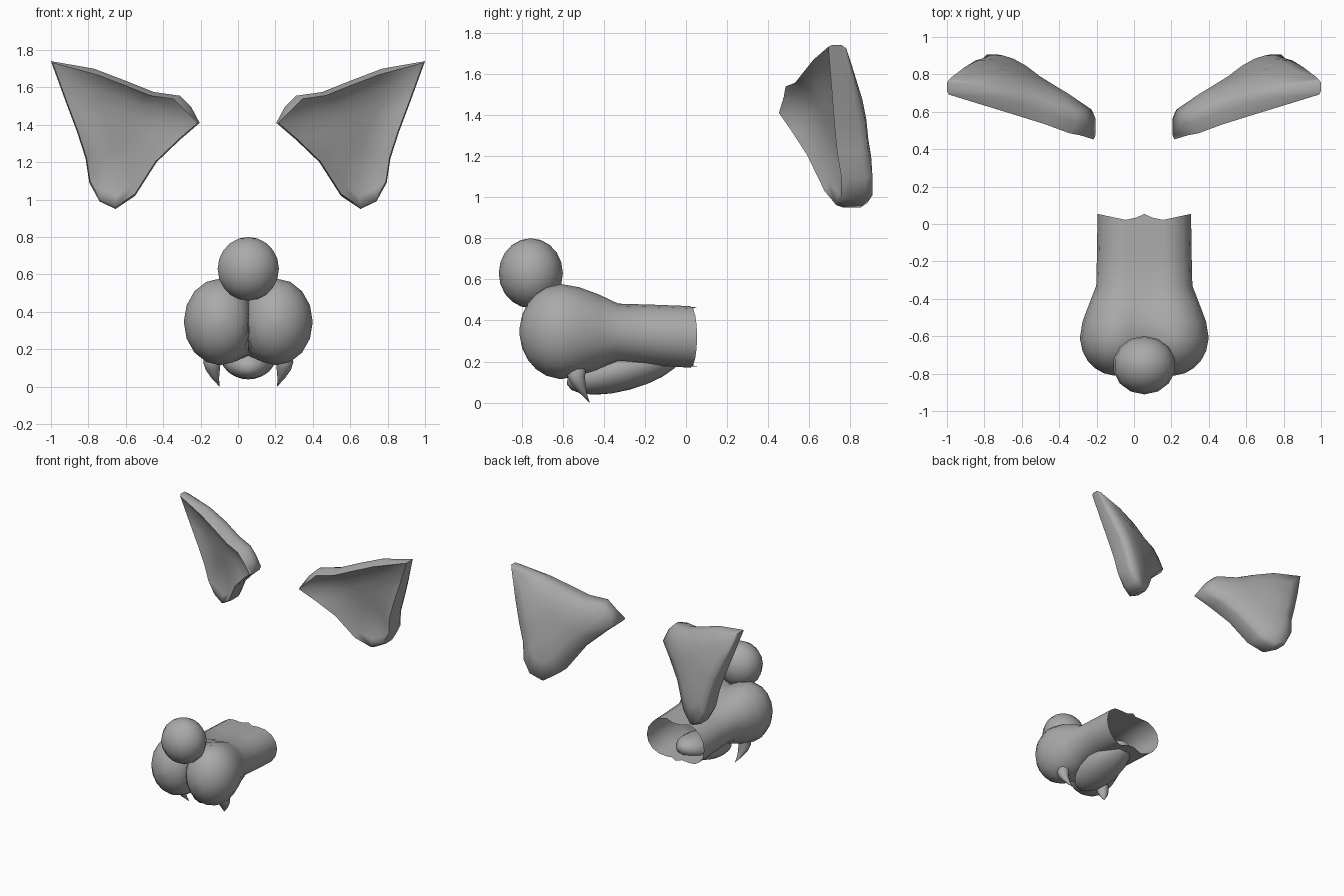
import bpy, bmesh, math
from mathutils import Matrix

if "Cube" in bpy.data.objects:
    bpy.data.objects.remove(bpy.data.objects["Cube"])

CX = 0.055  # muzzle group is slightly off centre
grey = bpy.data.materials.new("dark_grey")
grey.diffuse_color = (.4, .4, .4, 1)
grey.use_nodes = True
grey.node_tree.nodes["Principled BSDF"].inputs["Base Color"].default_value = grey.diffuse_color


def finish(name, bm, angle=50):
    bmesh.ops.recalc_face_normals(bm, faces=bm.faces)
    me = bpy.data.meshes.new(name)
    bm.to_mesh(me)
    bm.free()
    me.materials.append(grey)
    ob = bpy.data.objects.new(name, me)
    bpy.context.collection.objects.link(ob)
    bpy.ops.object.select_all(action='DESELECT')
    ob.select_set(True)
    bpy.context.view_layer.objects.active = ob
    bpy.ops.object.shade_smooth_by_angle(angle=math.radians(angle))
    return ob


def loft(bm, rings):
    vs = [[bm.verts.new(p) for p in r] for r in rings]
    n = len(vs[0])
    for a, b in zip(vs, vs[1:]):
        for i in range(n):
            j = (i + 1) % n
            bm.faces.new((a[i], a[j], b[j], b[i]))
    return vs


def mirror_copy(bm, cx):
    geo = bmesh.ops.duplicate(bm, geom=bm.verts[:] + bm.edges[:] + bm.faces[:])
    for v in geo['geom']:
        if isinstance(v, bmesh.types.BMVert):
            v.co.x = 2 * cx - v.co.x
    faces = [e for e in geo['geom'] if isinstance(e, bmesh.types.BMFace)]
    bmesh.ops.reverse_faces(bm, faces=faces)


# Muzzle: one half lofted from open rear tube to round cheek, then mirrored
N = 16
# y, lobe centre offset, rx, centre z, rz, height of the middle line (share of rz)
stations = [(0.022, .10, .15, .32, .15, .97), (-0.16, .10, .153, .33, .147, .97),
            (-0.33, .10, .157, .34, .142, .97), (-0.42, .12, .172, .345, .18, .92),
            (-0.52, .14, .19, .347, .215, .84)]
for y in (-0.61, -0.68, -0.73, -0.77, -0.797, -0.81):
    s = math.sqrt(max(0, 1 - ((y + .6) / .2105) ** 2))
    stations.append((y, .15, .195 * s, .346, .232 * s, .76))
rings = []
for k, (y, c, rx, cz, rz, mid) in enumerate(stations):
    ring = []
    for i in range(N):
        a = 2 * math.pi * i / N
        x, h, wave = max(0, c + rx * math.cos(a)), math.sin(a), abs(math.cos(a))
        if k < 6 and 6 <= i <= 10:
            x, wave = 0, 1
            h = {6: mid, 10: -mid}.get(i, h)
        # wavy rear rim
        ring.append((CX + x, y + (.032 * wave if k == 0 else 0), cz + rz * h))
    rings.append(ring)
bm = bmesh.new()
vs = loft(bm, rings)
bm.faces.new(vs[-1])
inner = [f for f in bm.faces if all(v.co.x < CX + 1e-4 for v in f.verts)]
bmesh.ops.delete(bm, geom=inner, context='FACES')
mirror_copy(bm, CX)
bmesh.ops.remove_doubles(bm, verts=bm.verts, dist=0.0005)
finish("muzzle", bm, 65)


# Nose and lower jaw
def ball(name, centre, radii, tilt, seg, ring):
    bm = bmesh.new()
    m = (Matrix.Translation(centre) @ Matrix.Rotation(math.radians(tilt), 4, 'X')
         @ Matrix.Diagonal((*radii, 1)))
    bmesh.ops.create_uvsphere(bm, u_segments=seg, v_segments=ring, radius=1, matrix=m)
    return finish(name, bm)


ball("nose", (CX, -.755, .63), (.168, .156, .17), 0, 14, 10)
ball("lower_jaw", (CX, -.30, .165), (.15, .29, .105), 15, 16, 10)

# Fangs: curved cones, mirrored about the muzzle centre
path = [(.192, -.525, .18, .04), (.195, -.535, .13, .046), (.19, -.525, .09, .038),
        (.176, -.50, .045, .02), (.155, -.47, .002, .001)]
bm = bmesh.new()
vs = loft(bm, [[(CX + x + r * math.cos(t), y + r * math.sin(t), z - .15 * r * math.sin(t))
                for t in (2 * math.pi * i / 10 for i in range(10))]
               for x, y, z, r in path])
bm.faces.new(vs[0])
bm.faces.new(vs[-1])
mirror_copy(bm, CX)
finish("fangs", bm)

# Ears: outline in front view, placed on a slanted plane with a dished front
outline = [(1.0, 1.74), (.77, 1.70), (.6, 1.635), (.45, 1.575), (.31, 1.555), (.25, 1.495),
           (.205, 1.41), (.31, 1.32), (.435, 1.20), (.55, 1.02), (.655, .95), (.74, .99),
           (.795, 1.09), (.815, 1.22), (.86, 1.36), (.92, 1.52)]
ex, ez = .63, 1.40
# scale, depth behind the rim plane, then extra scale and depth along the bevelled top edge
layers = [(.3, .07, 0, 0), (.6, .06, 0, 0), (.85, .025, -.05, .01), (.975, .0, -.08, .01),
          (1, .03, 0, .055), (1, .115, 0, .01), (.95, .155, 0, 0), (.65, .19, 0, 0),
          (.3, .2, 0, 0)]
bm = bmesh.new()
rings = []
for s0, d0, ds, dd in layers:
    ring = []
    for i, (px, pz) in enumerate(outline):
        top = 1 if 1 <= i <= 5 else 0
        s, d = s0 + ds * top, d0 + dd * top
        x, z = ex + (px - ex) * s, ez + (pz - ez) * s
        thin = min(1, .55 + 1.2 * math.hypot(x - 1, z - 1.74))
        ring.append((x, .685 + .404 * x - .227 * z + d * thin, z))
    rings.append(ring)
vs = loft(bm, rings)
for ring in (vs[0], vs[-1]):
    f = bm.faces.new(ring)
    bmesh.ops.poke(bm, faces=[f])
mirror_copy(bm, 0)
finish("ears", bm, 85)
